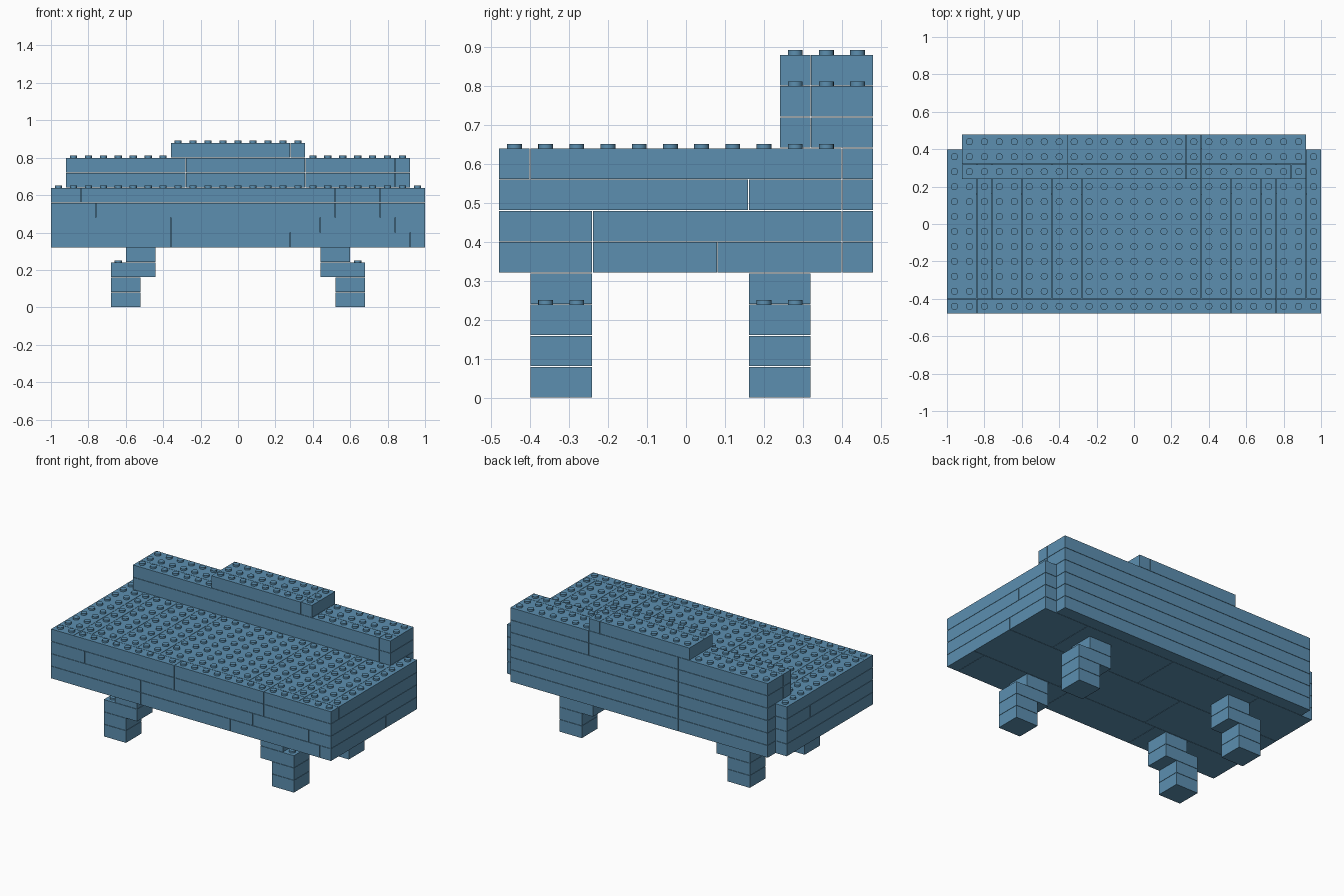
import bpy
import bmesh
from math import radians
from mathutils import Matrix, Vector

cube = bpy.data.objects.get("Cube")
if cube:
    bpy.data.objects.remove(cube, do_unlink=True)

U = 0.08      # brick module: stud pitch and layer height
GAP = 0.001   # inset of each brick, leaving visible seams

blue = bpy.data.materials.new("steel_blue")
blue.use_nodes = True
colour = (0.107, 0.275, 0.434, 1)
blue.diffuse_color = colour
blue.node_tree.nodes["Principled BSDF"].inputs["Base Color"].default_value = colour


def corner(col, row, layer):
    return Vector((col * U - 1, row * U - 0.48, layer * U))


def brick(bm, cols, rows, layers):
    lo = corner(cols[0], rows[0], layers[0])
    hi = corner(cols[1], rows[1], layers[1])
    size = hi - lo - Vector((GAP, GAP, GAP)) * 2
    m = Matrix.Translation((lo + hi) / 2) @ Matrix.Diagonal((*size, 1))
    bmesh.ops.create_cube(bm, size=1, matrix=m)


def studs(bm, cols, rows, layer):
    for c in range(*cols):
        for r in range(*rows):
            centre = corner(c + 0.5, r + 0.5, layer) + Vector((0, 0, 0.005))
            bmesh.ops.create_cone(bm, cap_ends=True, segments=16, radius1=0.019,
                                  radius2=0.019, depth=0.012,
                                  matrix=Matrix.Translation(centre))


def strips(bm, layer, runs):
    # Each run is a band of rows cut along x at the listed columns
    for r0, r1, cuts in runs:
        for a, b in zip(cuts, cuts[1:]):
            brick(bm, (a, b), (r0, r1), (layer, layer + 1))


def finish(bm, name):
    mesh = bpy.data.meshes.new(name)
    bm.to_mesh(mesh)
    bm.free()
    obj = bpy.data.objects.new(name, mesh)
    mesh.materials.append(blue)
    bpy.context.collection.objects.link(obj)
    bpy.ops.object.select_all(action='DESELECT')
    obj.select_set(True)
    bpy.context.view_layer.objects.active = obj
    bpy.ops.object.shade_smooth_by_angle(angle=radians(40))


# Main slab: four brick layers, back row one module shorter at each end
BACK = (11, 12, [1, 9, 24])
slab = {
    4: [(0, 3, [0, 8, 16, 24, 25]), (3, 7, [0, 9, 17, 25]),
        (7, 11, [0, 5, 13, 21, 25]), BACK],
    5: [(0, 3, [0, 8, 18, 23, 25]), (3, 11, [0, 7, 15, 25]), BACK],
    6: [(0, 8, [0, 3, 11, 19, 22, 25]), (8, 11, [0, 9, 17, 25]), BACK],
    7: [(0, 1, [0, 2, 11, 19, 22, 25]),
        (1, 11, [0, 2, 3, 5, 7, 9, 17, 19, 21, 22, 24, 25]), BACK],
}
for layer, runs in slab.items():
    bm = bmesh.new()
    strips(bm, layer, runs)
    finish(bm, f"slab_layer_{layer - 3}")

# Backrest: two long layers and a short raised centre
bm = bmesh.new()
for layer in (8, 9):
    strips(bm, layer, [(9, 10, [1, 9, 17, 23, 24]), (10, 12, [1, 9, 17, 24])])
finish(bm, "backrest")
bm = bmesh.new()
strips(bm, 10, [(9, 10, [8, 16, 17]), (10, 12, [8, 16, 17])])
finish(bm, "backrest_top")

# Exposed studs
bm = bmesh.new()
studs(bm, (0, 25), (0, 9), 8)
for c in (0, 24):
    studs(bm, (c, c + 1), (9, 11), 8)
finish(bm, "slab_studs")
bm = bmesh.new()
studs(bm, (1, 8), (9, 12), 10)
studs(bm, (17, 24), (9, 12), 10)
studs(bm, (8, 17), (9, 12), 11)
finish(bm, "backrest_studs")

# Legs: stepped inwards towards the top, mirrored left to right
for side, flip in (("right", False), ("left", True)):
    def span(a, b):
        return (25 - b, 25 - a) if flip else (a, b)
    for place, row in (("front", 1), ("back", 8)):
        bm = bmesh.new()
        rows = (row, row + 2)
        for layer, cols in enumerate([(4, 6), (4, 6), (4, 7), (5, 7)]):
            brick(bm, span(*cols), rows, (layer, layer + 1))
        studs(bm, span(4, 5), rows, 3)
        finish(bm, f"{place}_{side}_leg")
